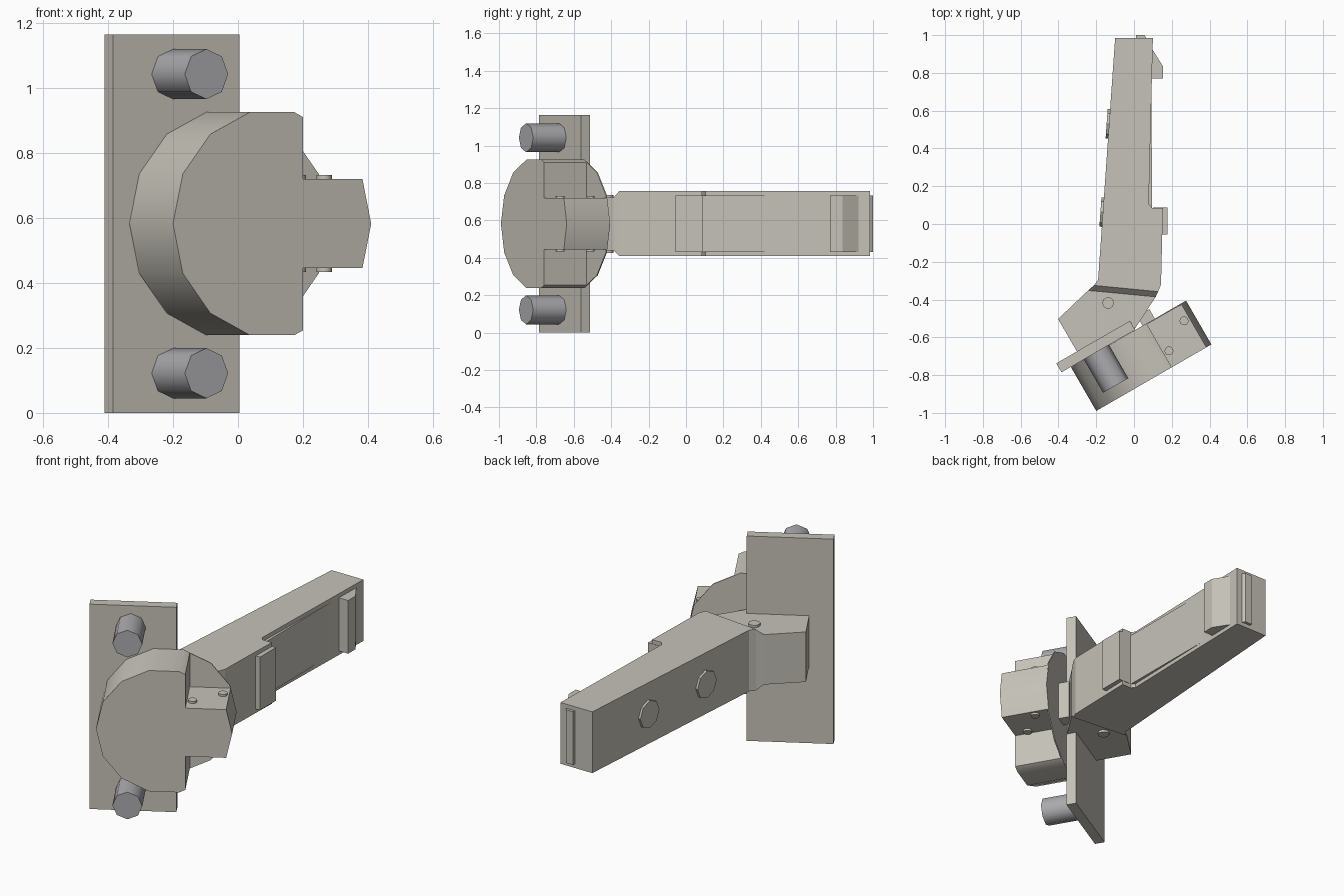
import bpy, bmesh
from math import sin, cos, pi, radians
from mathutils import Matrix, Vector

if "Cube" in bpy.data.objects:
    bpy.data.objects.remove(bpy.data.objects["Cube"])

MID = 0.582  # mirror height of the whole hinge


def material(name, colour):
    m = bpy.data.materials.new(name)
    m.diffuse_color = (*colour, 1)
    m.use_nodes = True
    m.node_tree.nodes["Principled BSDF"].inputs["Base Color"].default_value = m.diffuse_color
    return m


NICKEL = material("warm_metal", (0.56, 0.54, 0.48))
STEEL = material("steel", (0.41, 0.41, 0.43))

# Frames: PLAN extrudes up, CUP extrudes along the 30 degree cup axis
PLAN = Matrix.Identity(4)
c, s = cos(radians(30)), sin(radians(30))
CUP = Matrix(((c, 0, s, 0), (s, 0, -c, 0), (0, 1, 0, MID), (0, 0, 0, 1)))


def loft(name, low, high, d0, d1, frame=PLAN, mat=NICKEL, smooth=0):
    """Join two matching outlines at depths d0 and d1."""
    bm = bmesh.new()
    a = [bm.verts.new(frame @ Vector((*p, d0))) for p in low]
    b = [bm.verts.new(frame @ Vector((*p, d1))) for p in high]
    bm.faces.new(a[::-1])
    bm.faces.new(b)
    for i in range(len(a)):
        j = (i + 1) % len(a)
        bm.faces.new((a[i], a[j], b[j], b[i]))
    bmesh.ops.recalc_face_normals(bm, faces=bm.faces)
    me = bpy.data.meshes.new(name)
    bm.to_mesh(me)
    bm.free()
    ob = bpy.data.objects.new(name, me)
    bpy.context.collection.objects.link(ob)
    me.materials.append(mat)
    if smooth:
        bpy.ops.object.select_all(action='DESELECT')
        ob.select_set(True)
        bpy.context.view_layer.objects.active = ob
        bpy.ops.object.shade_smooth_by_angle(angle=radians(smooth))
    return ob


def prism(name, pts, d0, d1, **kw):
    return loft(name, pts, pts, d0, d1, **kw)


def ring(x, y, r, n):
    return [(x - r * cos(2 * pi * k / n), y - r * sin(2 * pi * k / n)) for k in range(n)]


def rect(x0, x1, y0, y1):
    return [(x0, y0), (x1, y0), (x1, y1), (x0, y1)]


# Mounting plate
prism("mounting_plate", rect(-0.725, -0.276, -MID, MID), 0.433, 0.488, frame=CUP)

# Plate screws
for i, z in enumerate((-0.46, 0.46)):
    prism(f"plate_screw_{i}", ring(-0.5115, z, 0.077, 8), 0.486, 0.692,
          frame=CUP, mat=STEEL, smooth=50)

# Cup: 14-sided with two notches leaving a central tab
CU, R = -0.316, 0.352
half = [(CU - R * cos(2 * pi * k / 14), R * sin(2 * pi * k / 14)) for k in range(1, 5)]
half += [(CU + 0.11, 0.328), (CU + 0.11, 0.137), (CU + 0.321, 0.137)]
outline = [(CU - R, 0)] + half + [(CU + R, 0)] + [(x, -y) for x, y in reversed(half)]
prism("cup_body", outline, 0.494, 0.757, frame=CUP, smooth=30)
prism("cup_flange", ring(CU, 0, R, 14), 0.489, 0.495, frame=CUP)

# Rivets through the cup tab and the mount
for i, (x, y, r, h) in enumerate(((0.265, -0.513, 0.024, 0.149),
                                  (0.185, -0.672, 0.024, 0.149),
                                  (-0.137, -0.418, 0.031, 0.155))):
    prism(f"rivet_{i}", ring(x, y, r, 10), MID - h, MID + h, smooth=40)

# Link between mount and cup
prism("link", rect(-0.23, -0.155, -0.11, 0.11), 0.43, 0.492, frame=CUP)

# Mount block behind the plate
block = [(-0.243, -0.352), (-0.402, -0.503), (-0.302, -0.675),
         (-0.02, -0.515), (0.003, -0.557), (0.115, -0.385)]
prism("mount_block", block, MID - 0.142, MID + 0.142)

# Arm, and the sloped shoulder that narrows it onto the mount
arm = [(-0.10, 0.984), (-0.19, -0.296), (-0.212, -0.325), (0.128, -0.358),
       (0.143, -0.32), (0.153, 0.086), (0.095, 0.086), (0.078, 0.105), (0.10, 0.984)]
prism("arm", arm, MID - 0.173, MID + 0.175)
YZ = Matrix(((1, 0, 0, 0), (0, 0, 1, 0), (0, 1, 0, MID), (0, 0, 0, 1)))
shoulder = loft("arm_shoulder", rect(-0.243, 0.115, -0.142, 0.142),
                rect(-0.212, 0.128, -0.173, 0.175), -0.37, -0.34, frame=YZ)
for v in shoulder.data.vertices:  # slant it to follow the arm end
    v.co.y -= (v.co.x + 0.05) * 0.095

# Raised details on the arm, all the same height
details = {
    "side_panel": [(0.04, 0.72), (0.04, 0.08), (0.0955, 0.08), (0.0925, 0.72)],
    "front_pad": rect(0.10, 0.177, -0.055, 0.088),
    "end_catch": [(0.05, 0.77), (0.153, 0.77), (0.153, 0.836), (0.096, 0.926), (0.05, 0.926)],
    "end_clip": [(0.01, 0.97), (0.07, 0.97), (0.066, 0.984), (0.055, 1.0), (0.01, 1.0)],
}
for name, pts in details.items():
    prism(name, pts, MID - 0.15, MID + 0.152)

# Adjusting screws on the left flank of the arm
d = Vector((0.09, 1.28, 0)).normalized()
for i, y in enumerate((0.53, 0.063)):
    x = -0.10 - (0.984 - y) * 0.0703
    F = Matrix(((d.x, 0, d.y, x), (d.y, 0, -d.x, y), (0, 1, 0, MID), (0, 0, 0, 1)))
    prism(f"adjusting_screw_{i}", ring(0, 0, 0.078, 8), -0.013, 0.01, frame=F)
